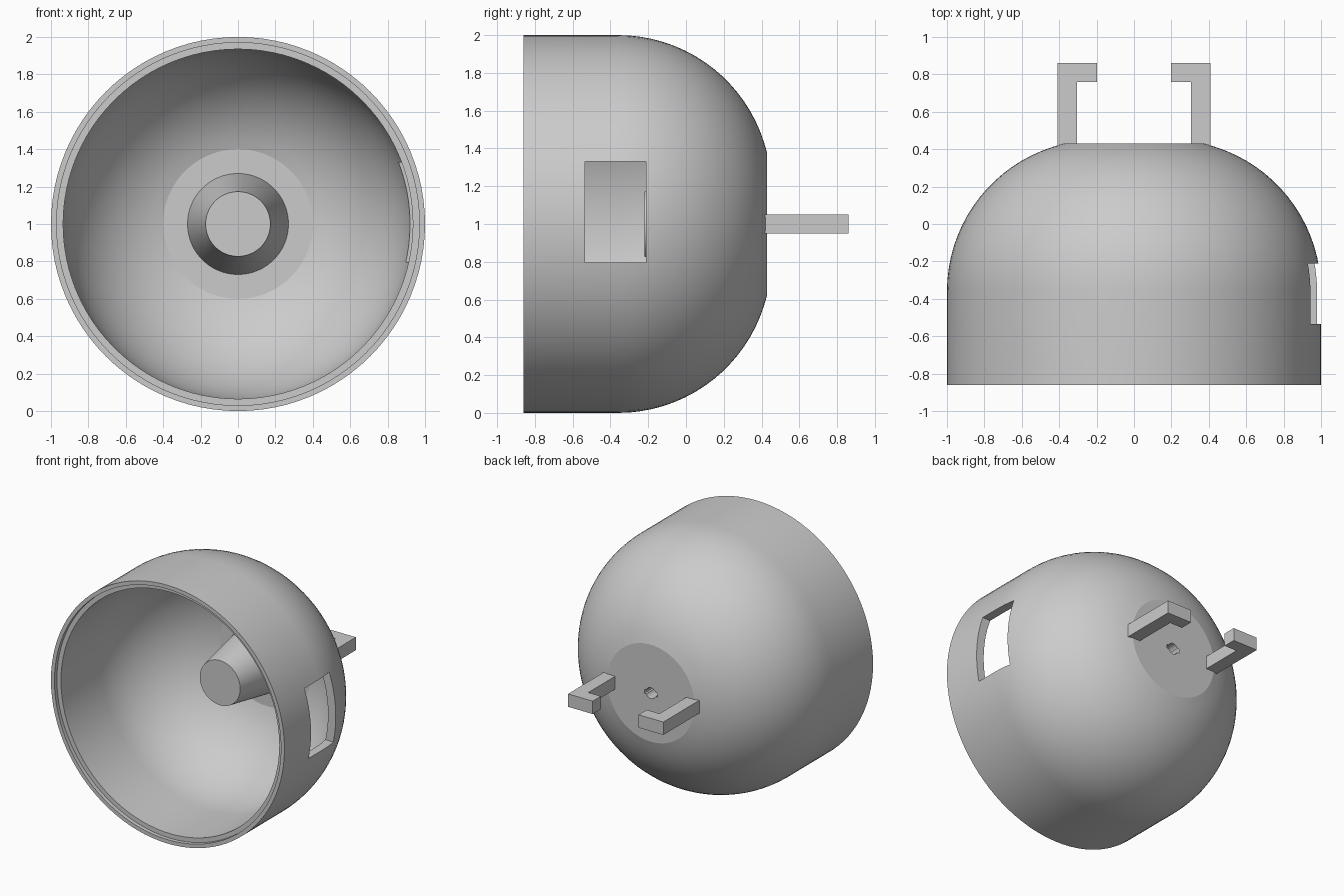
import bpy, bmesh
from math import sin, cos, asin, pi, radians
from mathutils import Vector

cube = bpy.data.objects.get("Cube")
if cube:
    bpy.data.objects.remove(cube, do_unlink=True)

grey = bpy.data.materials.new("plain grey")
grey.use_nodes = True
COLOUR = (0.6, 0.6, 0.6, 1)
grey.diffuse_color = COLOUR
grey.node_tree.nodes["Principled BSDF"].inputs["Base Color"].default_value = COLOUR


def finish(name, bm):
    bmesh.ops.recalc_face_normals(bm, faces=bm.faces)
    mesh = bpy.data.meshes.new(name)
    bm.to_mesh(mesh)
    bm.free()
    mesh.materials.append(grey)
    obj = bpy.data.objects.new(name, mesh)
    bpy.context.collection.objects.link(obj)
    return obj


def lathe(name, profile, steps):
    """Spin (radius, y) points about the long axis at z = 1."""
    bm = bmesh.new()
    verts = [bm.verts.new((r, y, 1)) for r, y in profile]
    edges = [bm.edges.new(pair) for pair in zip(verts, verts[1:])]
    bmesh.ops.spin(bm, geom=verts + edges, cent=(0, 0, 1), axis=(0, 1, 0),
                   angle=2 * pi, steps=steps)
    bmesh.ops.remove_doubles(bm, verts=bm.verts, dist=1e-4)
    return finish(name, bm)


def box(name, low, high):
    bm = bmesh.new()
    bmesh.ops.create_cube(bm, size=1)
    low, high = Vector(low), Vector(high)
    for v in bm.verts:
        v.co = (low + high) / 2 + v.co * (high - low)
    return finish(name, bm)


def bend(radius, centre_r, centre_y, end_r, steps=18):
    """Rounded shoulder from the straight wall in to the flat back."""
    last = pi / 2 - asin((end_r - centre_r) / radius)
    return [(centre_r + radius * cos(last * i / steps),
             centre_y + radius * sin(last * i / steps)) for i in range(steps + 1)]


# Domed shell with stepped rim and tapered inner post
BEND_Y, FRONT, BACK = -0.36, -0.86, 0.43
outer = bend(0.81, 0.19, BEND_Y, 0.375)
inner = bend(0.745, 0.19, BEND_Y, 0.40)
outer = [(r, min(y, BACK)) for r, y in outer]
outer[-1] = (0.375, BACK)
inner_back = inner[-1][1]
profile = [(0, BACK)] + outer[::-1]
profile += [(1, FRONT), (0.97, FRONT), (0.97, FRONT + 0.03), (0.935, FRONT + 0.03)]
profile += inner
profile += [(0.27, inner_back), (0.173, -0.22), (0, -0.22)]
shell = lathe("domed_shell", profile, 96)

# Cutters: side window and keyed shaft socket
cutters = [
    box("window_cutter", (0.7, -0.535, 0.797), (1.2, -0.212, 1.33)),
    lathe("socket_cutter", [(0, 0.13), (0.042, 0.13), (0.042, 0.6), (0, 0.6)], 24),
    box("key_cutter", (-0.056, 0.14, 0.985), (0.056, 0.61, 1.015)),
]
bpy.context.view_layer.objects.active = shell
for cutter in cutters:
    mod = shell.modifiers.new(cutter.name, "BOOLEAN")
    mod.operation = "DIFFERENCE"
    mod.solver = "EXACT"
    mod.object = cutter
    bpy.ops.object.modifier_apply(modifier=mod.name)
    bpy.data.objects.remove(cutter, do_unlink=True)

bpy.ops.object.select_all(action="DESELECT")
shell.select_set(True)
bpy.ops.object.shade_smooth_by_angle(angle=radians(11))

# Pair of inward hooks on the back
for side, name in ((1, "left_hook"), (-1, "right_hook")):
    outline = [(0.305, 0.39), (0.408, 0.39), (0.408, 0.86),
               (0.197, 0.86), (0.197, 0.76), (0.305, 0.76)]
    bm = bmesh.new()
    face = bm.faces.new([bm.verts.new((side * x, y, 0.95)) for x, y in outline])
    raised = bmesh.ops.extrude_face_region(bm, geom=[face])["geom"]
    bmesh.ops.translate(bm, vec=(0, 0, 0.1),
                        verts=[g for g in raised if isinstance(g, bmesh.types.BMVert)])
    finish(name, bm)
